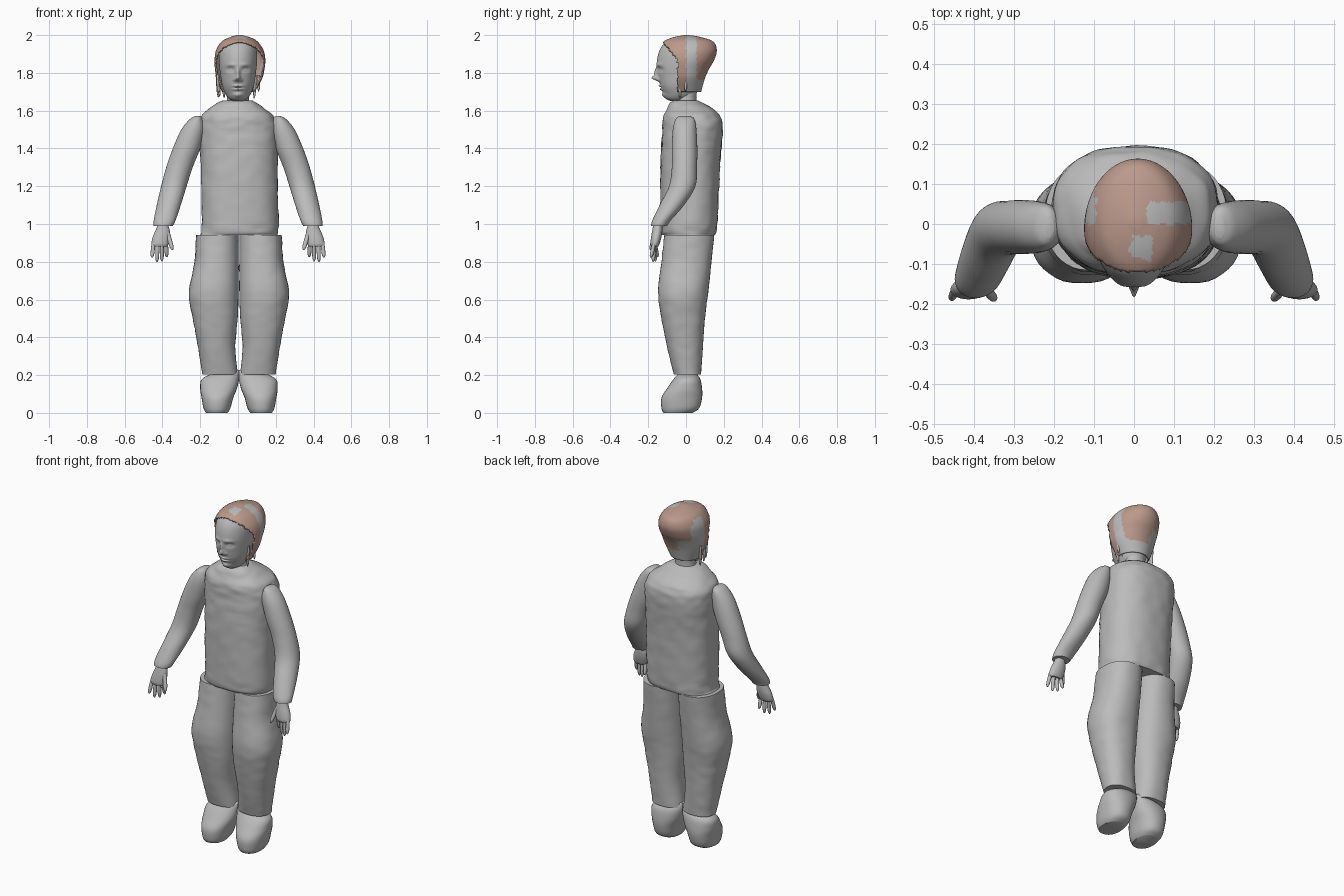
import bpy, bmesh, math, random
from mathutils import Vector, noise

random.seed(4)
if "Cube" in bpy.data.objects:
    bpy.data.objects.remove(bpy.data.objects["Cube"])


def material(name, rgb):
    m = bpy.data.materials.new(name)
    m.use_nodes = True
    m.diffuse_color = (*rgb, 1)
    bsdf = m.node_tree.nodes["Principled BSDF"]
    bsdf.inputs["Base Color"].default_value = (*rgb, 1)
    bsdf.inputs["Roughness"].default_value = 0.8
    return m


GREY = material("pale grey", (0.5, 0.5, 0.5))
PINK = material("dusty pink", (0.5, 0.32, 0.26))


def smooth_steps(rows, steps):
    """Catmull-Rom interpolation through the rows."""
    out = []
    for i in range(len(rows) - 1):
        a, b, c, d = (rows[min(max(i + k, 0), len(rows) - 1)] for k in (-1, 0, 1, 2))
        for s in range(steps):
            t = s / steps
            out.append([q + t * (r - p + t * (2*p - 5*q + 4*r - u + t * (3*(q - r) + u - p))) / 2
                        for p, q, r, u in zip(a, b, c, d)])
    return out + [list(rows[-1])]


def loft(name, rows, segs=32, steps=5, flip=None, square=1.0, shape=None, keep=None, mats=(GREY,), angle=50):
    """Oval sections (z, left x, right x, front y, back y); flip mirrors x about flip/2."""
    bm = bmesh.new()
    rings = []
    for z, x0, x1, y0, y1 in smooth_steps(rows, steps):
        ring = []
        for i in range(segs):
            a = 2 * math.pi * i / segs
            c, s = (math.copysign(abs(f) ** square, f) for f in (math.cos(a), math.sin(a)))
            p = Vector(((x0 + x1) / 2 + c * (x1 - x0) / 2, (y0 + y1) / 2 + s * (y1 - y0) / 2, z))
            p = shape(p) if shape else p
            if flip is not None:
                p.x = flip - p.x
            ring.append(bm.verts.new(p))
        rings.append(ring)
    for lo, hi in zip(rings, rings[1:]):
        for i in range(segs):
            j = (i + 1) % segs
            bm.faces.new((lo[i], lo[j], hi[j], hi[i]))
    bm.faces.new(rings[0])
    bm.faces.new(rings[-1])
    bmesh.ops.recalc_face_normals(bm, faces=bm.faces)
    if keep:
        bmesh.ops.delete(bm, geom=[f for f in bm.faces if not keep(f.calc_center_median())], context="FACES")
    me = bpy.data.meshes.new(name)
    bm.to_mesh(me)
    bm.free()
    for m in mats:
        me.materials.append(m)
    ob = bpy.data.objects.new(name, me)
    bpy.context.collection.objects.link(ob)
    bpy.ops.object.select_all(action="DESELECT")
    ob.select_set(True)
    bpy.context.view_layer.objects.active = ob
    bpy.ops.object.shade_smooth_by_angle(angle=math.radians(angle))
    return ob


def cloth(amount):
    """Shallow fabric creases."""
    def shape(p):
        n = noise.noise(Vector((p.x * 16, p.y * 16, p.z * 28)))
        return p + Vector((p.x, p.y, 0)).normalized() * n * amount
    return shape


# Torso and neck
loft("torso", [(.943, -.2, .212, -.125, .155), (1.0, -.192, .215, -.135, .165), (1.3, -.197, .21, -.135, .18),
               (1.5, -.205, .21, -.125, .195), (1.57, -.195, .19, -.12, .18), (1.61, -.155, .14, -.1, .145),
               (1.64, -.11, .1, -.085, .09), (1.655, -.075, .075, -.06, .06)],
     segs=64, steps=9, square=.85, shape=cloth(.005))
loft("neck", [(1.62, -.07, .07, -.06, .06), (1.66, -.058, .058, -.05, .055), (1.73, -.058, .058, -.05, .06)])

# Legs and boots
LEG = [(.204, .012, .2, -.065, .08), (.35, .025, .222, -.1, .09), (.5, .012, .25, -.13, .1),
       (.64, .007, .27, -.148, .118), (.8, .007, .24, -.13, .135), (.943, .008, .232, -.115, .15)]
FOOT = [(0, .065, .18, -.12, .035), (.025, .05, .193, -.13, .07), (.08, .035, .203, -.13, .085),
        (.13, .015, .21, -.1, .085), (.18, .004, .2, -.065, .075), (.213, .0, .13, -.035, .05), (.228, .0, .05, -.012, .03)]

# Arms and hands
ARM = [(1.572, .2, .225, -.035, .02), (1.555, .185, .255, -.055, .045), (1.5, .175, .3, -.07, .055),
       (1.4, .2, .345, -.075, .06), (1.3, .24, .38, -.075, .058), (1.2, .272, .407, -.09, .05),
       (1.1, .303, .43, -.14, -.01), (1.02, .33, .446, -.178, -.08), (.99, .345, .446, -.185, -.1)]
HAND = [(1.01, .378, .42, -.17, -.125), (.97, .362, .435, -.178, -.125), (.93, .36, .452, -.185, -.13),
        (.895, .368, .458, -.188, -.14), (.88, .375, .452, -.183, -.148)]


def digit(name, start, end, radius, flip):
    """A rounded finger running from the palm down to its tip."""
    rows = []
    for t, k in ((0, .9), (.5, 1), (.85, .85), (1, .25)):
        p = start.lerp(end, t)
        r = radius * k
        rows.append((p.z, p.x - r, p.x + r, p.y - r, p.y + r))
    loft(name, rows, segs=12, steps=3, flip=flip)


for side, leg_flip, arm_flip in (("left", None, None), ("right", .01, 0)):
    loft(side + "_leg", LEG, segs=40, steps=8, flip=leg_flip, square=.88, shape=cloth(.003))
    loft(side + "_boot", FOOT, flip=leg_flip, square=.9)
    loft(side + "_arm", ARM, steps=6, flip=arm_flip)
    loft(side + "_hand", HAND, segs=24, flip=arm_flip)
    for i, tip in enumerate((.825, .802, .8, .822)):
        x = .381 + .022 * i
        digit(f"{side}_finger_{i + 1}", Vector((x, -.167, .905)), Vector((x + .004 * (i - 1), -.15 - .012 * i, tip)),
              .0105, arm_flip)
    digit(side + "_thumb", Vector((.372, -.16, .955)), Vector((.347, -.188, .862)), .012, arm_flip)

# Head, with features pressed into or raised from the face: x, z, width, height, depth
FEATURES = [(0, 1.772, .013, .014, -.034), (0, 1.8, .010, .024, -.018),     # nose tip and bridge
            (.018, 1.763, .008, .008, -.008), (.04, 1.817, .019, .012, .014),  # nostril wing, eye socket
            (.04, 1.815, .011, .006, -.009), (.035, 1.843, .025, .009, -.006),  # eyeball, brow
            (0, 1.731, .022, .005, -.011), (0, 1.722, .026, .0025, .005),    # upper lip, mouth line
            (0, 1.713, .02, .006, -.011), (0, 1.683, .026, .012, -.012)]     # lower lip, chin


def face(p):
    if p.y < -.04:
        for x, z, w, h, depth in FEATURES:
            p.y += depth * math.exp(-((abs(p.x) - x) / w) ** 2 - ((p.z - z) / h) ** 2)
    return p


loft("head", [(1.652, -.03, .03, -.085, -.01), (1.665, -.05, .05, -.108, .03), (1.69, -.068, .068, -.118, .055),
              (1.73, -.083, .083, -.135, .07), (1.78, -.092, .092, -.145, .088), (1.85, -.1, .1, -.155, .11),
              (1.92, -.098, .1, -.14, .12), (1.965, -.075, .08, -.105, .09), (1.99, -.03, .035, -.05, .04)],
     segs=128, steps=12, shape=face, angle=80)


# Hair shell with an open face, coloured in patches
def hair_part(p):
    return p.y > -.045 - max(0, p.z - 1.87) * .8 and p.z > 1.701


def is_grey(p):
    wobble = .012 * noise.noise(p * 40)
    x, y, z = p.x + wobble, p.y + wobble, p.z + wobble
    if p.y < 0:
        return abs(x - .02) < .03 and -.09 < y < -.03
    return x < -.095 or z < 1.765 or (p.y < .055 and x > .035) or (x < -.02 and z < 1.84)


hair = loft("hair", [(1.70, -.085, .09, -.1, .08), (1.77, -.112, .128, -.125, .1), (1.82, -.122, .14, -.15, .122),
                     (1.87, -.124, .145, -.165, .15), (1.92, -.116, .135, -.155, .163), (1.965, -.088, .105, -.12, .145),
                     (1.988, -.045, .065, -.07, .085), (2.0, -.008, .02, -.01, .02)],
            segs=96, steps=8, keep=hair_part, mats=(PINK, GREY))
for poly in hair.data.polygons:
    poly.material_index = int(is_grey(poly.center))
thick = hair.modifiers.new("thickness", "SOLIDIFY")
thick.thickness = .008

# Loose locks hanging beside the neck
for i in range(10):
    s = 1 if i % 2 else -1
    x, y = s * random.uniform(.07, .115), random.uniform(-.045, .03)
    top = Vector((x, y, 1.79))
    digit(f"hair_lock_{i + 1}", top, Vector((x * random.uniform(.85, 1), y, random.uniform(1.66, 1.71))), .007, None)
